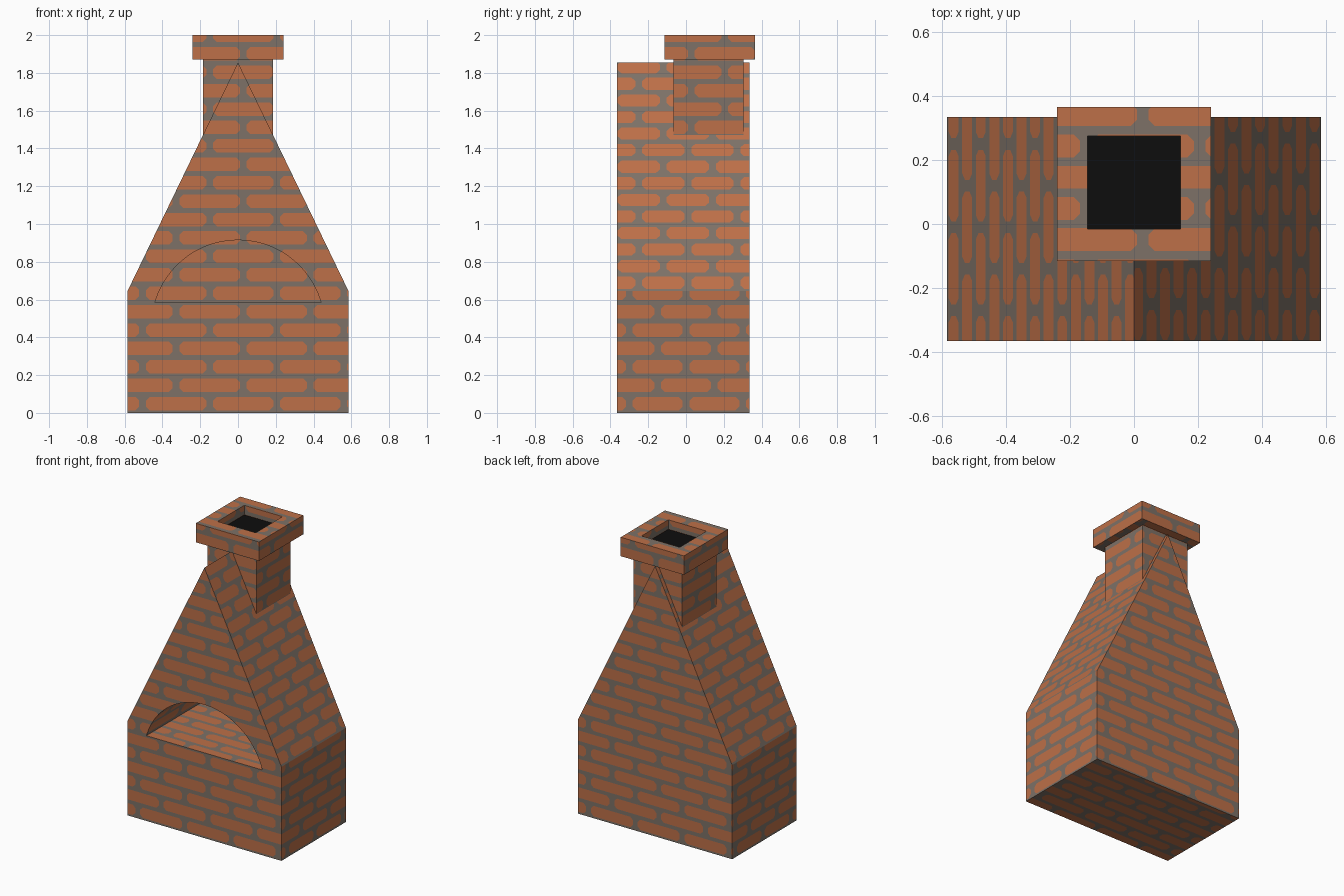
import bpy, bmesh, math
from mathutils import Vector

if "Cube" in bpy.data.objects:
    bpy.data.objects.remove(bpy.data.objects["Cube"])

X, Y, Z = Vector((1, 0, 0)), Vector((0, 1, 0)), Vector((0, 0, 1))
ROW, GAP_V, GAP_U = 0.0975, 0.026, 0.036      # course height and mortar widths


def material(name, rgb):
    m = bpy.data.materials.new(name)
    m.diffuse_color = (*rgb, 1)
    m.use_nodes = True
    m.node_tree.nodes["Principled BSDF"].inputs["Base Color"].default_value = m.diffuse_color
    return m


MATS = [material("grey mortar", (0.205, 0.165, 0.135)),
        material("orange brick", (0.51, 0.16, 0.065)),
        material("soot black", (0.004, 0.004, 0.004))]


def split(bm, faces, co, no):
    """Cut faces by a plane, return those behind it and those in front."""
    if not faces:
        return [], []
    co, no = Vector((*co, 0)), Vector((*no, 0))
    geom = set(faces)
    for f in faces:
        geom.update(f.edges, f.verts)
    res = bmesh.ops.bisect_plane(bm, geom=list(geom), dist=1e-5, plane_co=co, plane_no=no)
    behind, front = [], []
    for f in res["geom"]:
        if isinstance(f, bmesh.types.BMFace):
            d = (f.calc_center_median() - co).dot(no)
            (behind if d < 0 else front).append(f)
    return behind, front


def brick(bm, faces, u0, u1, v0, v1):
    """Mark the part of a cell that lies within a brick with clipped corners."""
    u0, u1 = u0 + GAP_U / 2, u1 - GAP_U / 2
    v0, v1 = v0 + GAP_V / 2, v1 - GAP_V / 2
    c = 0.02
    planes = [((u0, v0), (-1, 0)), ((u1, v0), (1, 0)), ((u0, v0), (0, -1)), ((u0, v1), (0, 1)),
              ((u0 + c, v0), (-1, -1)), ((u1 - c, v0), (1, -1)),
              ((u0 + c, v1), (-1, 1)), ((u1 - c, v1), (1, 1))]
    for co, no in planes:
        faces, _ = split(bm, faces, co, no)
    for f in faces:
        f.material_index = 1


def wall(out, poly, o, u, v, length=0.355, phase=-0.15):
    """Flat brick wall: a 2D outline is cut into courses and bricks, then placed."""
    bm = bmesh.new()
    bm.faces.new([bm.verts.new((a, b, 0)) for a, b in poly])
    us, vs = [p[0] for p in poly], [p[1] for p in poly]
    rest = list(bm.faces)
    for k in range(math.floor(min(vs) / ROW), math.ceil(max(vs) / ROW)):
        course, rest = split(bm, rest, (0, (k + 1) * ROW), (0, 1))
        start = phase + (k % 2) * length / 2
        n = math.floor((min(us) - start) / length)
        while course and start + n * length < max(us):
            a = start + n * length
            cell, course = split(bm, course, (a + length, 0), (1, 0))
            brick(bm, cell, a, a + length, k * ROW, (k + 1) * ROW)
            n += 1
    o = Vector(o)
    vmap = {p: out.verts.new(o + u * p.co.x + v * p.co.y) for p in bm.verts}
    for f in bm.faces:
        out.faces.new([vmap[p] for p in f.verts]).material_index = f.material_index
    bm.free()


def rect(a0, a1, b0, b1):
    return [(a0, b0), (a1, b0), (a1, b1), (a0, b1)]


def box_sides(out, x0, x1, y0, y1, z0, z1, inward=False):
    s = -1 if inward else 1

    def side(o, u, a, b):
        wall(out, rect(min(a * s, b * s), max(a * s, b * s), z0, z1), o, u * s, Z)
    side((0, y0, 0), X, x0, x1)
    side((0, y1, 0), -X, -x1, -x0)
    side((x1, 0, 0), Y, y0, y1)
    side((x0, 0, 0), -Y, -y1, -y0)


def finish(name, bm):
    bmesh.ops.remove_doubles(bm, verts=bm.verts[:], dist=1e-5)
    me = bpy.data.meshes.new(name)
    bm.to_mesh(me)
    bm.free()
    for m in MATS:
        me.materials.append(m)
    bpy.context.collection.objects.link(bpy.data.objects.new(name, me))


# Main dimensions
W, EAVE, PEAK, YF, YB = 0.585, 0.645, 1.855, -0.365, 0.335
SILL, HALF, RAD, CZ = 0.585, 0.44, 0.458, 0.457
A0 = math.asin((SILL - CZ) / RAD)
SEG = 24
STEP = (math.pi - 2 * A0) / SEG
arc = [(RAD * math.cos(A0 + i * STEP), CZ + RAD * math.sin(A0 + i * STEP)) for i in range(SEG + 1)]
arc[0], arc[-1] = (arc[0][0], SILL), (arc[-1][0], SILL)

# Gabled oven body
body = bmesh.new()
wall(body, rect(-W, W, 0, SILL), (0, YF, 0), X, Z)
wall(body, [(-W, SILL)] + arc[::-1] + [(W, SILL), (W, EAVE), (0, PEAK), (-W, EAVE)], (0, YF, 0), X, Z)
wall(body, [(-W, 0), (W, 0), (W, EAVE), (0, PEAK), (-W, EAVE)], (0, YB, 0), -X, Z)
wall(body, rect(-W, W, -YB, -YF), (0, 0, 0), X, -Y)
slope = math.hypot(W, PEAK - EAVE)
for s in (1, -1):
    lo, hi = sorted((YF * s, YB * s))
    wall(body, rect(lo, hi, 0, EAVE), (s * W, 0, 0), Y * s, Z, 0.3, 0)
    wall(body, rect(lo, hi, 0, slope), (s * W, 0, EAVE), Y * s,
         Vector((-s * W, 0, PEAK - EAVE)) / slope, 0.26, 0.01)
finish("oven_body", body)

# Arched fire chamber: floor, back and vault
mouth = bmesh.new()
DEEP = 0.26
wall(mouth, rect(-HALF, HALF, YF, DEEP), (0, 0, SILL), X, Y)
wall(mouth, arc, (0, DEEP, 0), X, Z)
for i in range(SEG):
    p = Vector((arc[i][0], 0, arc[i][1]))
    d = Vector((arc[i + 1][0], 0, arc[i + 1][1])) - p
    s0 = i * d.length
    v = d.normalized()
    wall(mouth, rect(-DEEP, -YF, s0, s0 + d.length), p - v * s0, -Y, v)
finish("fire_chamber", mouth)

# Chimney stack
stack = bmesh.new()
box_sides(stack, -0.185, 0.185, -0.065, 0.305, 1.45, 1.87)
finish("chimney_stack", stack)

# Chimney cap with a square opening
cap = bmesh.new()
C, H, FLOOR = 0.24, 0.145, 1.935
CY0, CY1, HY0, HY1 = -0.115, 0.365, -0.015, 0.275
box_sides(cap, -C, C, CY0, CY1, 1.87, 2.0)
wall(cap, rect(-C, C, -CY1, -CY0), (0, 0, 1.87), X, -Y)
for r in (rect(-C, C, CY0, HY0), rect(-C, C, HY1, CY1), rect(-C, -H, HY0, HY1), rect(H, C, HY0, HY1)):
    wall(cap, r, (0, 0, 2.0), X, Y)
box_sides(cap, -H, H, HY0, HY1, FLOOR, 2.0, inward=True)
finish("chimney_cap", cap)

# Dark flue bottom
flue = bmesh.new()
flue.faces.new([flue.verts.new((a, b, FLOOR)) for a, b in rect(-H, H, HY0, HY1)]).material_index = 2
finish("flue", flue)
